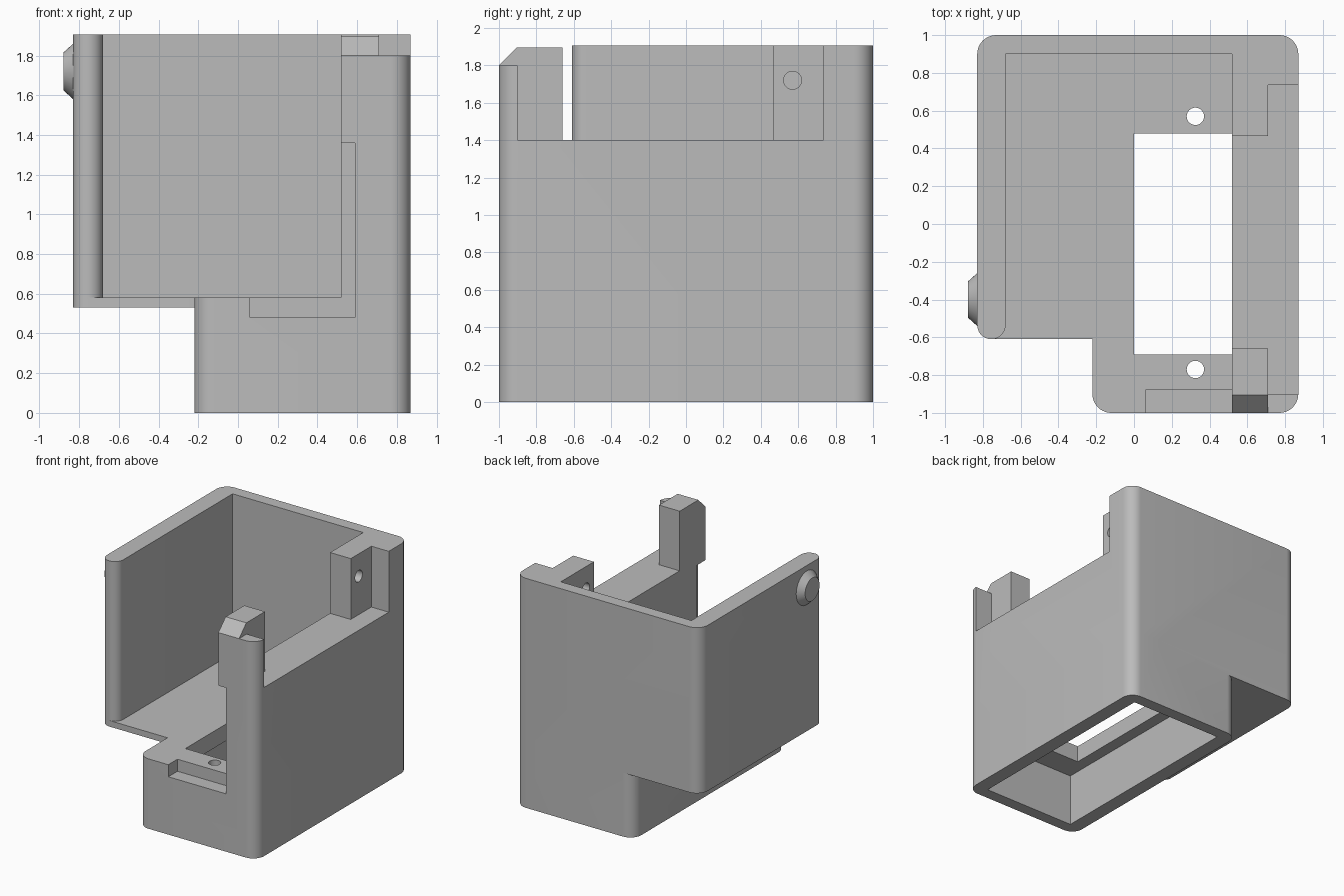
import bpy
import bmesh
import math
from mathutils import Matrix, Vector

cube = bpy.data.objects.get("Cube")
if cube:
    bpy.data.objects.remove(cube, do_unlink=True)

TOP = 1.905
FLOOR = 0.58

grey = bpy.data.materials.new("plain grey")
grey.use_nodes = True
grey.diffuse_color = (0.5, 0.5, 0.5, 1)
grey.node_tree.nodes["Principled BSDF"].inputs["Base Color"].default_value = (0.5, 0.5, 0.5, 1)

# Local x, y, z of a profile become world y, z, x
ALONG_X = Matrix(((0, 0, 1, 0), (1, 0, 0, 0), (0, 1, 0, 0), (0, 0, 0, 1)))


def make_object(name, bm):
    bmesh.ops.recalc_face_normals(bm, faces=bm.faces[:])
    mesh = bpy.data.meshes.new(name)
    bm.to_mesh(mesh)
    bm.free()
    mesh.materials.append(grey)
    obj = bpy.data.objects.new(name, mesh)
    bpy.context.collection.objects.link(obj)
    return obj


def rounded(points, steps=10):
    """Fillet the right-angled corners of a list of (x, y, radius)."""
    out = []
    for i, (x, y, r) in enumerate(points):
        p = Vector((x, y))
        if r == 0:
            out.append(p)
            continue
        u = (Vector(points[i - 1][:2]) - p).normalized()
        v = (Vector(points[(i + 1) % len(points)][:2]) - p).normalized()
        centre = p + r * (u + v)
        for k in range(steps + 1):
            t = k / steps * math.pi / 2
            out.append(centre - r * (math.cos(t) * v + math.sin(t) * u))
    return out


def prism(name, points, low, high, matrix=Matrix()):
    bm = bmesh.new()
    face = bm.faces.new([bm.verts.new((p[0], p[1], low)) for p in points])
    new = bmesh.ops.extrude_face_region(bm, geom=[face])["geom"]
    verts = [g for g in new if isinstance(g, bmesh.types.BMVert)]
    bmesh.ops.translate(bm, verts=verts, vec=(0, 0, high - low))
    bm.transform(matrix)
    return make_object(name, bm)


def box(name, x, y, z):
    return prism(name, [(x[0], y[0]), (x[1], y[0]), (x[1], y[1]), (x[0], y[1])], *z)


def cone(name, centre, r_low, r_high, length, matrix=Matrix()):
    bm = bmesh.new()
    bmesh.ops.create_cone(bm, cap_ends=True, segments=40, radius1=r_low,
                          radius2=r_high, depth=length)
    bm.transform(Matrix.Translation(centre) @ matrix)
    return make_object(name, bm)


def combine(target, tool, operation):
    mod = target.modifiers.new("boolean", "BOOLEAN")
    mod.operation = operation
    mod.solver = "EXACT"
    mod.object = tool
    bpy.context.view_layer.update()
    graph = bpy.context.evaluated_depsgraph_get()
    mesh = bpy.data.meshes.new_from_object(target.evaluated_get(graph))
    target.modifiers.clear()
    target.data = mesh
    bpy.data.objects.remove(tool, do_unlink=True)


# Lower box with rounded upright edges
housing = prism("housing", rounded([(-0.22, -1, 0.1), (0.87, -1, 0.1),
                                    (0.87, 1, 0.1), (-0.22, 1, 0.1)]), 0, FLOOR)

# Thin floor that overhangs to the left, and the walls standing on it
floor = prism("floor", rounded([(-0.83, -0.61, 0.075), (0.6, -0.61, 0),
                                (0.6, 1, 0), (-0.83, 1, 0.1)]), 0.53, FLOOR)
walls = prism("walls", rounded([(-0.83, -0.61, 0.075), (-0.68, -0.61, 0.075),
                                (-0.68, 0.9, 0), (0.52, 0.9, 0), (0.52, -1, 0),
                                (0.87, -1, 0.1), (0.87, 1, 0.1), (-0.83, 1, 0.1)]),
              0.53, TOP)

# Tapered boss on the outside of the left wall
boss = cone("boss", (-0.835, -0.4, 1.72), 0.176, 0.095, 0.09,
            Matrix.Rotation(-math.pi / 2, 4, "Y"))

for part in (floor, walls, boss):
    combine(housing, part, "UNION")

cutters = [
    # Cavity open at the bottom, and the window through the floor
    box("bottom_cavity", (-0.1, 0.75), (-0.9, 0.9), (-0.2, 0.44)),
    box("floor_window", (0, 0.52), (-0.69, 0.48), (0.3, 0.7)),
    # Lowered right wall, leaving two posts
    box("wall_gap", (0.4, 1), (-0.66, 0.465), (1.4, 2)),
    box("post_back_relief", (0.71, 1), (-0.9, 0.735), (1.4, 2)),
    box("front_corner_relief", (0.71, 1), (-1.1, -0.8), (1.8, 2)),
    box("front_post_top", (0.4, 1), (-1.1, -0.6), (1.895, 2)),
    prism("front_post_chamfer", [(-1.1, 1.7), (-0.8, 2), (-1.1, 2)], 0.4, 0.8, ALONG_X),
    # Slot for a front panel
    box("panel_slot", (0.06, 0.59), (-1.1, -0.88), (0.48, 1.36)),
    # Recess in the boss
    cone("boss_recess", (-0.87, -0.4, 1.72), 0.078, 0.078, 0.1, ALONG_X),
]
# Screw holes in the floor and in the posts
for y in (-0.77, 0.57):
    cutters.append(cone("floor_hole", (0.325, y, 0.5), 0.046, 0.046, 0.4))
    cutters.append(cone("post_hole", (0.6, y, 1.72), 0.048, 0.048, 0.5, ALONG_X))
for cutter in cutters:
    combine(housing, cutter, "DIFFERENCE")

# Centre the body between its wall and boss faces, keep sharp edges
bpy.ops.object.select_all(action="DESELECT")
housing.select_set(True)
bpy.context.view_layer.objects.active = housing
bpy.ops.object.shade_smooth_by_angle(angle=math.radians(30))
